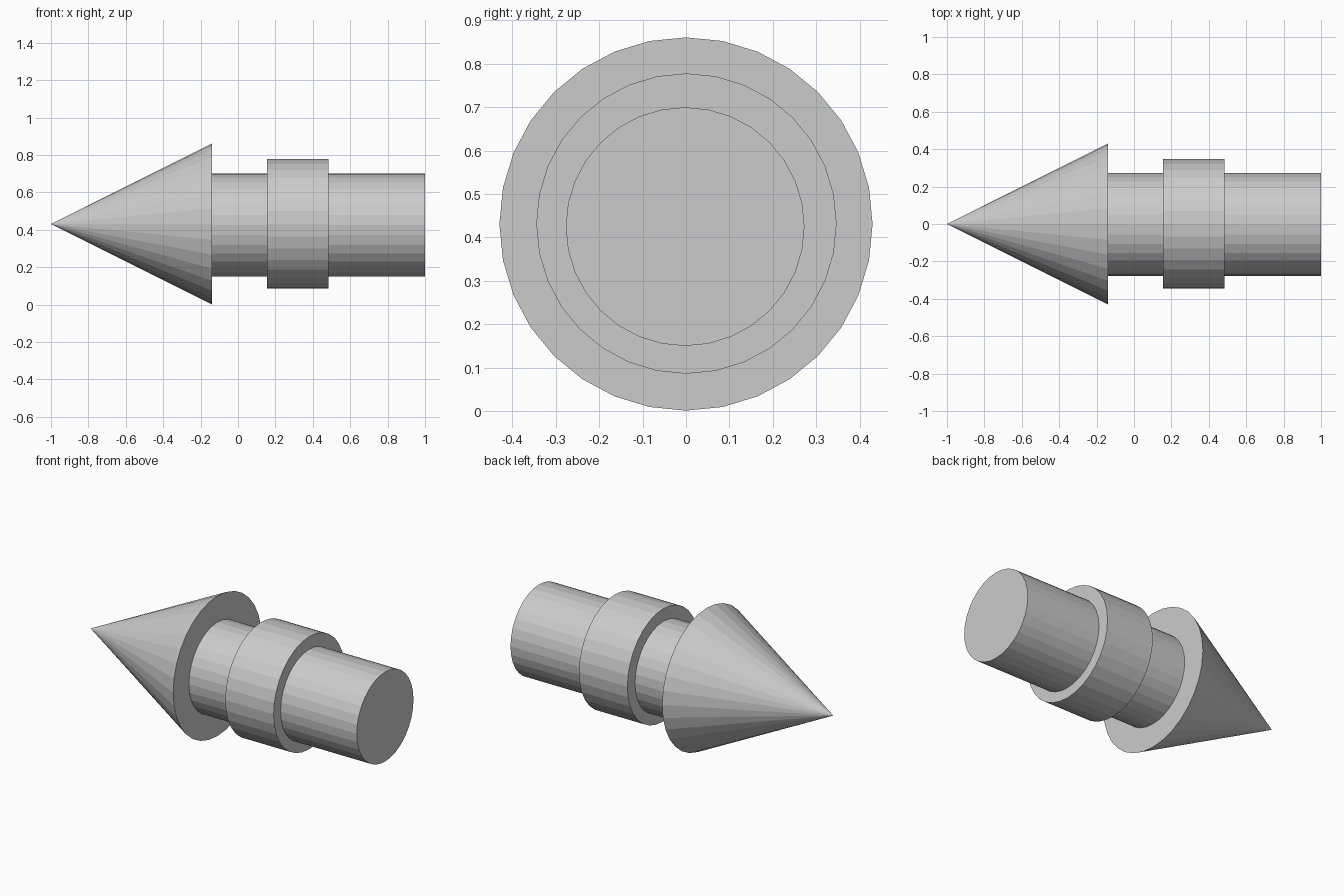
import bpy, math

if "Cube" in bpy.data.objects:
    bpy.data.objects.remove(bpy.data.objects["Cube"])

SIDES = 32


def turned(name, x0, x1, r0, r1, y, z):
    """Flat-shaded cone or cylinder lying along x, from x0 to x1."""
    bpy.ops.mesh.primitive_cone_add(
        vertices=SIDES, radius1=r0, radius2=r1, depth=x1 - x0,
        location=((x0 + x1) / 2, y, z), rotation=(0, math.pi / 2, 0))
    bpy.context.object.name = name


# Pointed tip
bpy.ops.mesh.primitive_cone_add(
    vertices=SIDES, radius1=0.43, radius2=0, depth=0.861,
    location=(-0.5695, 0, 0.431), rotation=(0, -math.pi / 2, 0))
bpy.context.object.name = "cone_tip"

# Shaft, sitting very slightly off the cone's axis
turned("shaft", -0.15, 1.0, 0.275, 0.275, -0.002, 0.425)

# Raised collar around the shaft
turned("collar", 0.155, 0.483, 0.346, 0.346, 0.001, 0.432)
